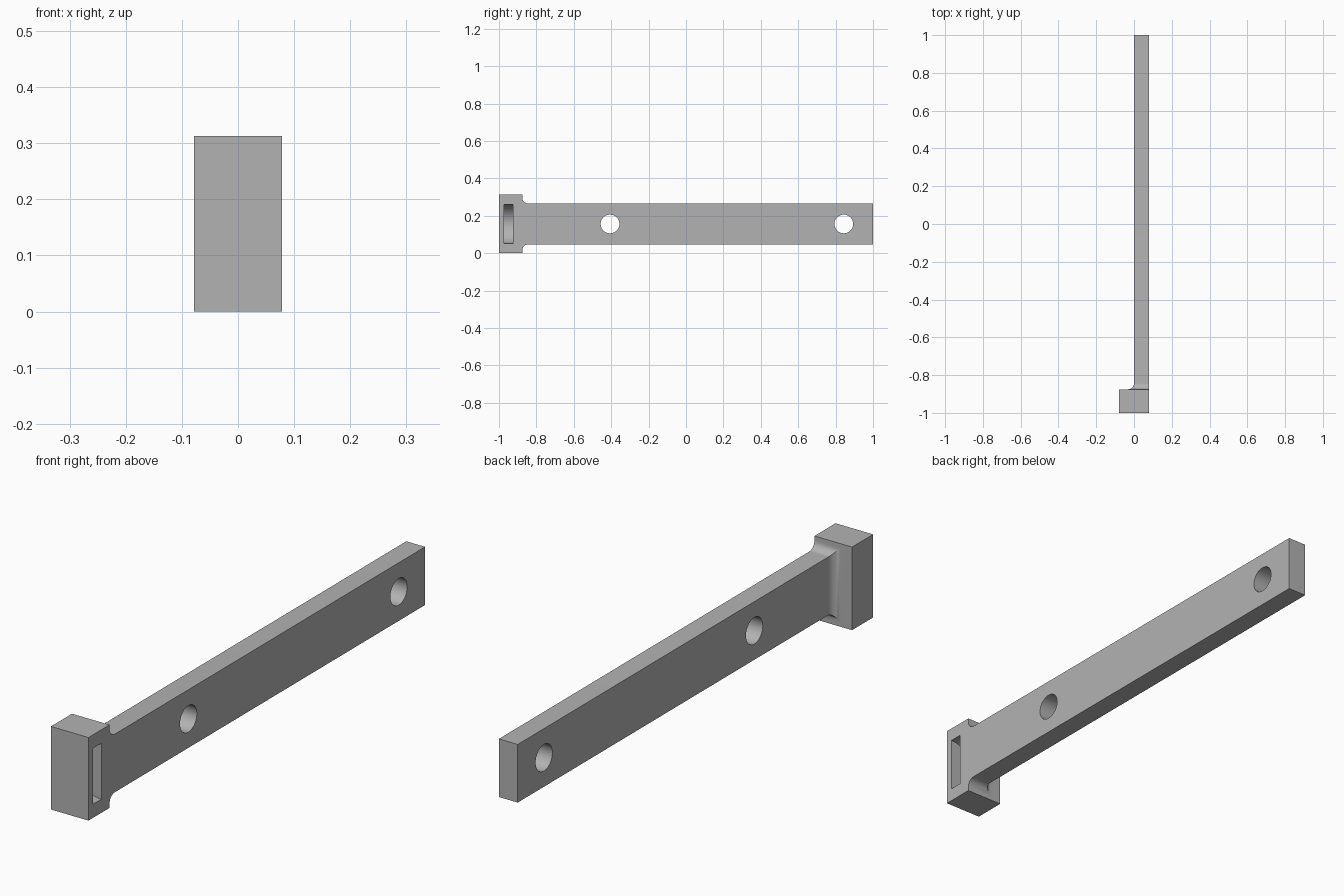
import bpy, bmesh, math
from mathutils import Matrix

if "Cube" in bpy.data.objects:
    bpy.data.objects.remove(bpy.data.objects["Cube"], do_unlink=True)

U = 1 / 32                      # design unit
MID = 5 * U                     # mid height
SIDE = 2.5 * U                  # flush outer face (+x)
HEAD_BACK = -1 + 4 * U
FILLET = U

grey = bpy.data.materials.new("plain grey")
grey.use_nodes = True
grey.diffuse_color = (0.45, 0.45, 0.45, 1)
grey.node_tree.nodes["Principled BSDF"].inputs["Base Color"].default_value = (0.45, 0.45, 0.45, 1)


def add_object(name, bm):
    bmesh.ops.recalc_face_normals(bm, faces=bm.faces)
    mesh = bpy.data.meshes.new(name)
    bm.to_mesh(mesh)
    bm.free()
    mesh.materials.append(grey)
    obj = bpy.data.objects.new(name, mesh)
    bpy.context.collection.objects.link(obj)
    return obj


def cylinder(name, radius, depth, centre, axis, segments=48):
    bm = bmesh.new()
    bmesh.ops.create_cone(
        bm, cap_ends=True, segments=segments, radius1=radius, radius2=radius, depth=depth,
        matrix=Matrix.Translation(centre) @ Matrix.Rotation(math.pi / 2, 4, axis))
    return add_object(name, bm)


def combine(target, tool, operation):
    mod = target.modifiers.new(operation, "BOOLEAN")
    mod.operation = operation
    mod.solver = "EXACT"
    mod.object = tool
    bpy.context.view_layer.objects.active = target
    bpy.ops.object.modifier_apply(modifier=mod.name)
    bpy.data.objects.remove(tool, do_unlink=True)


# Bar: rectangular rings lofted along y, flaring into the head on three sides
stations = []
for i in range(13):
    a = math.pi / 2 * i / 12
    stations.append((HEAD_BACK + FILLET * (1 - math.cos(a)), FILLET * (1 - math.sin(a))))
stations.append((1, 0))

bm = bmesh.new()
rings = []
for y, flare in stations:
    half = 3.5 * U + flare
    rings.append([bm.verts.new((x, y, MID + z)) for x, z in
                  ((-flare, -half), (SIDE, -half), (SIDE, half), (-flare, half))])
for a, b in zip(rings, rings[1:]):
    for i in range(4):
        j = (i + 1) % 4
        bm.faces.new((a[i], a[j], b[j], b[i]))
bm.faces.new(rings[0])
bm.faces.new(rings[-1])
bar = add_object("slotted_bar", bm)

# Head block
bm = bmesh.new()
bmesh.ops.create_cube(bm, size=1, matrix=Matrix.Translation((0, -1 + 2 * U, MID))
                      @ Matrix.Diagonal((2 * SIDE, 4 * U, 2 * MID, 1)))
combine(bar, add_object("head", bm), "UNION")

# Two through holes in the bar
for y in (-13 * U, 27 * U):
    combine(bar, cylinder("hole_cutter", 0.05, 0.4, (SIDE / 2, y, MID), "Y"), "DIFFERENCE")

# Blind slot with a rounded floor in the head
combine(bar, cylinder("slot_cutter", 0.105, 0.05, (SIDE, -0.949, MID), "X", 64), "DIFFERENCE")

bpy.ops.object.select_all(action="DESELECT")
bar.select_set(True)
bpy.context.view_layer.objects.active = bar
bpy.ops.object.shade_smooth_by_angle(angle=math.radians(30))
